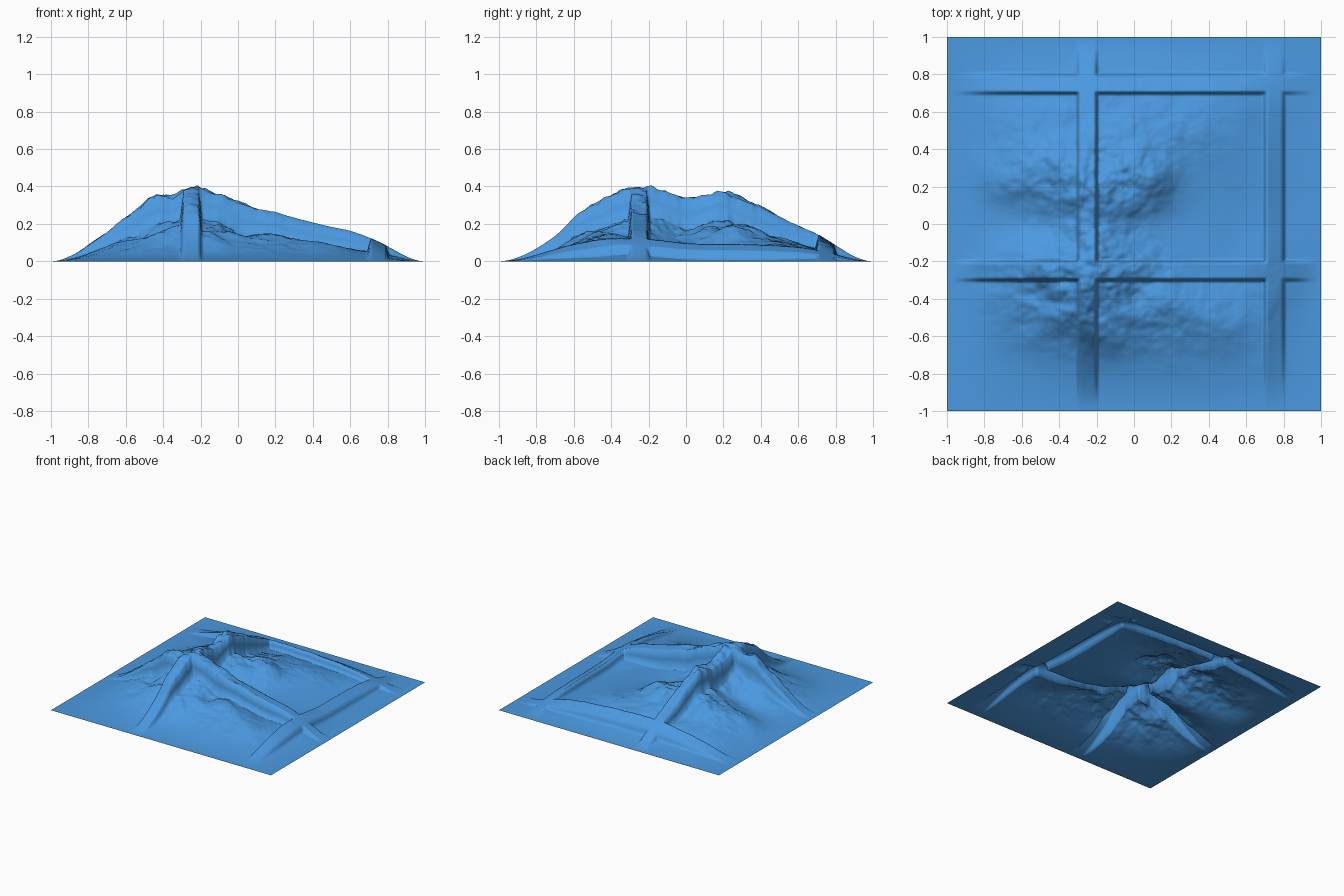
import bpy, bmesh
from mathutils import Vector, noise

if "Cube" in bpy.data.objects:
    bpy.data.objects.remove(bpy.data.objects["Cube"])

N = 200           # grid cells per side
WALL = 0.155      # height of the raised strips

# Coarse ground heights every 0.25 units; rows run from y = 1 down to y = -1
GROUND = [
    [.10, .10, .10, .11, .11, .10, .10, .10, .10],
    [.10, .10, .10, .12, .12, .10, .10, .09, .09],
    [.10, .12, .13, .13, .14, .12, .08, .04, .04],
    [.10, .15, .19, .24, .21, .09, .06, .03, .03],
    [.08, .08, .10, .18, .12, .06, .05, .04, .04],
    [.15, .16, .215, .23, .17, .09, .06, .11, .11],
    [.10, .12, .17, .20, .17, .14, .12, .10, .10],
    [.08, .06, .07, .09, .09, .09, .09, .09, .09],
    [.05, .05, .05, .05, .05, .05, .05, .05, .05],
]


def smooth(t):
    t = max(0.0, min(1.0, t))
    return t * t * (3 - 2 * t)


def cubic(p, t):
    a, b, c, d = p
    return b + 0.5 * t * (c - a + t * (2*a - 5*b + 4*c - d + t * (3*(b - c) + d - a)))


def ground(x, y):
    u, v = (x + 1) * 4, (1 - y) * 4
    i, j = min(int(u), 7), min(int(v), 7)
    clamp = lambda k: max(0, min(8, k))
    rows = [cubic([GROUND[clamp(j + b)][clamp(i + a)] for a in range(-1, 3)], u - i)
            for b in range(-1, 3)]
    return cubic(rows, v - j)


def strip(c):
    # raised strips 0.1 wide, repeating every 1 unit
    d = abs((c + 0.25 + 0.5) % 1.0 - 0.5)
    return smooth((0.056 - d) / 0.012)


def fade(c):
    return 1 - smooth(c * c)


def height(x, y):
    g = ground(x, y)
    rough = max(0.0, g - 0.06) * 0.38
    n = noise.fractal(Vector((x * 4.5, y * 4.5, 3.7)), 0.95, 2.0, 5)
    return max(0.0, fade(x) * fade(y) * (g + rough * n + WALL * max(strip(x), strip(y))))


# Terrain sheet
bm = bmesh.new()
bmesh.ops.create_grid(bm, x_segments=N, y_segments=N, size=1.0)
for v in bm.verts:
    v.co.z = height(v.co.x, v.co.y)
mesh = bpy.data.meshes.new("landscape")
bm.to_mesh(mesh)
bm.free()
mesh.shade_smooth()
landscape = bpy.data.objects.new("landscape", mesh)
bpy.context.collection.objects.link(landscape)

# Blue surface
mat = bpy.data.materials.new("blue")
mat.diffuse_color = (0.07, 0.32, 0.75, 1)
mat.use_nodes = True
mat.node_tree.nodes["Principled BSDF"].inputs["Base Color"].default_value = mat.diffuse_color
mesh.materials.append(mat)
